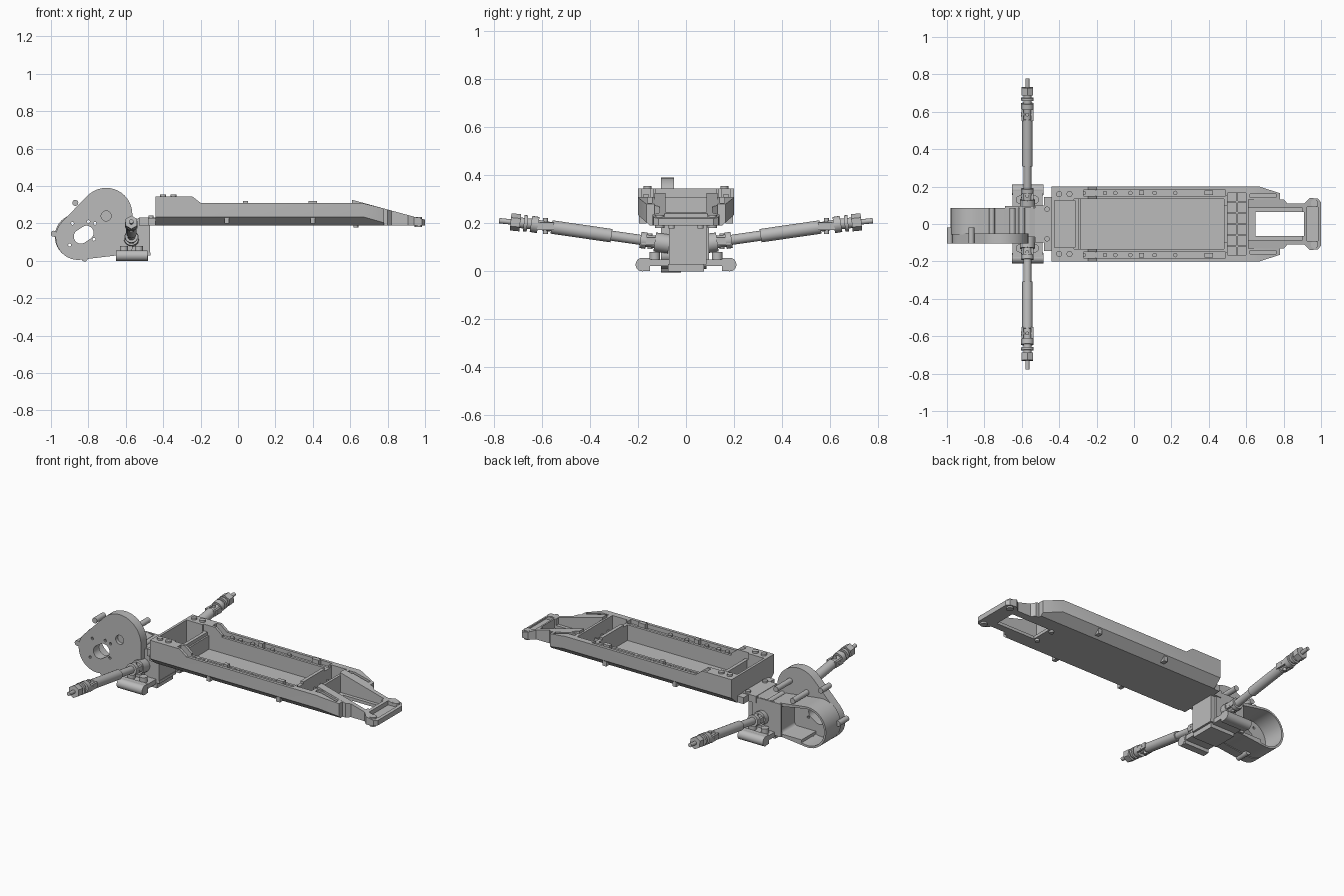
import bpy, bmesh, math
from mathutils import Vector

if "Cube" in bpy.data.objects:
    bpy.data.objects.remove(bpy.data.objects["Cube"], do_unlink=True)

grey = bpy.data.materials.new("plain grey")
grey.use_nodes = True
grey.diffuse_color = (0.5, 0.5, 0.5, 1)
grey.node_tree.nodes["Principled BSDF"].inputs["Base Color"].default_value = (0.5, 0.5, 0.5, 1)
parts = []


def finish(name, bm):
    bmesh.ops.recalc_face_normals(bm, faces=bm.faces)
    mesh = bpy.data.meshes.new(name)
    bm.to_mesh(mesh)
    bm.free()
    mesh.materials.append(grey)
    ob = bpy.data.objects.new(name, mesh)
    bpy.context.scene.collection.objects.link(ob)
    parts.append(ob)
    return ob


def prism(name, pts, axis, lo, hi, planes=()):
    """Extrude a 2D outline along an axis, then trim it with (point, normal) planes."""
    place = {"x": lambda a, b, t: (t, a, b), "y": lambda a, b, t: (a, t, b),
             "z": lambda a, b, t: (a, b, t)}[axis]
    bm = bmesh.new()
    face = bm.faces.new([bm.verts.new(place(a, b, lo)) for a, b in pts])
    new = bmesh.ops.extrude_face_region(bm, geom=[face])["geom"]
    shift = Vector(place(0, 0, hi - lo))
    bmesh.ops.translate(bm, vec=shift, verts=[v for v in new if isinstance(v, bmesh.types.BMVert)])
    for co, no in planes:
        bmesh.ops.bisect_plane(bm, geom=bm.verts[:] + bm.edges[:] + bm.faces[:],
                               plane_co=co, plane_no=no, clear_outer=True)
        bmesh.ops.holes_fill(bm, edges=[e for e in bm.edges if e.is_boundary])
    return finish(name, bm)


def box(name, x0, x1, y0, y1, z0, z1):
    return prism(name, [(x0, y0), (x1, y0), (x1, y1), (x0, y1)], "z", z0, z1)


def rod(name, a, b, r, sides=20):
    a, b = Vector(a), Vector(b)
    bm = bmesh.new()
    bmesh.ops.create_cone(bm, cap_ends=True, segments=sides, radius1=r, radius2=r, depth=(b - a).length)
    turn = (b - a).to_track_quat("Z", "Y").to_matrix()
    bmesh.ops.rotate(bm, matrix=turn, verts=bm.verts)
    bmesh.ops.translate(bm, vec=(a + b) / 2, verts=bm.verts)
    return finish(name, bm)


def hull(circles, n=40):
    """Convex outline around circles given as (x, z, r)."""
    pts = sorted({(round(x + r * math.cos(k * math.tau / n), 4), round(z + r * math.sin(k * math.tau / n), 4))
                  for x, z, r in circles for k in range(n)})

    def half(seq):
        out = []
        for p in seq:
            while len(out) > 1 and ((out[-1][0] - out[-2][0]) * (p[1] - out[-2][1])
                                    - (out[-1][1] - out[-2][1]) * (p[0] - out[-2][0])) <= 0:
                out.pop()
            out.append(p)
        return out[:-1]
    return half(pts) + half(pts[::-1])


def cut(ob, cutters):
    for c in cutters:
        m = ob.modifiers.new("cut", "BOOLEAN")
        m.operation, m.solver, m.object = "DIFFERENCE", "EXACT", c
    bpy.context.view_layer.update()
    mesh = bpy.data.meshes.new_from_object(ob.evaluated_get(bpy.context.evaluated_depsgraph_get()))
    ob.modifiers.clear()
    ob.data = mesh
    for c in cutters:
        parts.remove(c)
        bpy.data.objects.remove(c, do_unlink=True)


# Chassis tub: side profile trimmed by the lower chamfers and front tapers
side = [(-.44, .19), (.78, .19), (.78, .28), (.66, .31), (-.2, .31), (-.245, .345), (-.44, .345)]
trims = []
for s in (1, -1):
    trims += [((0, s * .2, .235), (0, s * .045, -.05)), ((.67, s * .2, 0), (.035, s * .11, 0))]
tub = prism("chassis_tub", side, "y", -.2, .2, trims)
holes = [box("battery_bay", -.295, .48, -.135, .135, .205, .5),
         box("rear_bay", -.425, -.315, -.125, .125, .205, .5),
         box("wall_gap", -.32, -.28, -.135, .135, .305, .5),
         box("front_bay", .5, .6, -.165, .165, .225, .5),
         box("nose_bay", .615, .9, -.13, .13, .18, .5)]
for s in (1, -1):
    y0, y1 = sorted((s * .15, s * .183))
    holes.append(box("side_channel", -.27, .49, y0, y1, .285, .5))
    y0, y1 = sorted((s * .142, s * .16))
    holes.append(box("front_channel", .62, .76, y0, y1, .22, .5))
    y0, y1 = sorted((s * .1, s * .15))
    holes.append(box("inner_step", -.2, .6, y0, y1, .298, .5))
cut(tub, holes)
box("battery_lip_rear", -.3, -.285, -.135, .135, .2, .285)
for y in (-.12, -.06, 0, .06, .12):
    box("front_bay_rib", .5, .6, y - .004, y + .004, .22, .24)
box("front_bay_bar", .545, .555, -.165, .165, .22, .245)

# Nose frame with flared tip and window
nose_plan = [(.61, -.131), (.8, -.131), (.82, -.11), (.91, -.11), (.94, -.14), (.985, -.135), (1, -.115)]
nose_plan += [(x, -y) for x, y in reversed(nose_plan)]
nose = prism("nose_frame", nose_plan, "z", .19, .34, [((.78, 0, .28), (.06, 0, .22))])
cut(nose, [box("window", .65, .91, -.065, .065, .1, .5),
           box("upper_recess", .6, .9, -.085, .085, .208, .5),
           box("tip_recess", .925, .985, -.09, .09, .215, .5)])
for s in (1, -1):
    rod("nose_boss", (.965, s * .11, .18), (.965, s * .11, .235), .02)
    rod("nose_pin", (.93, s * .03, .19), (.93, s * .03, .215), .01, 12)
    rod("floor_foot", (.63, s * .06, .178), (.63, s * .06, .2), .013)
    for x in (-.06, .4):
        box("side_tab", x - .012, x + .012, s * .18 - .015, s * .18 + .015, .2, .237)
    for x in (-.4, -.345):
        rod("rear_screw", (x, s * .16, .33), (x, s * .16, .356), .016)
    for x in (-.27, -.155, -.1, -.02, .11, .22, .4):
        rod("rail_screw", (x, s * .166, .28), (x, s * .166, .3), .012, 12)
    for x, w in ((.04, .014), (.4, .022)):
        box("rail_clip", x - w, x + w, s * .166 - .012, s * .166 + .012, .28, .32)

# Gear case: round front plate, open rear shell, and centre block
plate = prism("gear_plate", hull([(-.705, .25, .14), (-.855, .125, .12), (-.6, .07, .035)]), "y", -.105, -.05)
small = [(-.9, .085), (-.885, .2), (-.77, .115), (-.765, .2), (-.8, .21)]
cut(plate, [prism("motor_slot", hull([(-.84, .13, .038), (-.81, .15, .038)]), "y", -.2, 0),
            rod("shaft_hole", (-.705, -.2, .24), (-.705, -.085, .24), .027)]
    + [rod("bolt_hole", (x, -.2, z), (x, 0, z), .008, 10) for x, z in small])
shell = prism("gear_shell", hull([(-.86, .13, .12), (-.63, .06, .025), (-.63, .2, .02)]), "y", -.055, .085)
cut(shell, [prism("hollow", hull([(-.86, .13, .108), (-.7, .065, .02), (-.7, .19, .02)]), "y", -.06, .1)])
for x, z in ((-.87, .31), (-.985, .145), (-.82, .012)):
    rod("case_lug", (x, -.105, z), (x, -.02, z), .016)
for x, z in ((-.65, .3), (-.76, .26), (-.6, .21)):
    rod("case_spacer", (x, -.06, z), (x, .085, z), .016)
block = [(-.68, .035), (-.47, .035), (-.47, .23), (-.53, .23), (-.56, .21), (-.68, .21)]
prism("gearbox_block", block, "y", -.07, .085)
prism("gearbox_back", [(-.69, .03), (-.5, .03), (-.5, .2), (-.54, .225), (-.69, .225)], "y", .085, .095)
box("gearbox_sole", -.82, -.468, -.07, .085, .028, .045)
box("sole_pad", -.62, -.54, -.045, .045, .02, .03)
box("tub_bracket", -.53, -.44, -.1, .1, .19, .232)
box("bracket_flange", -.48, -.435, -.145, .145, .19, .228)
for s in (1, -1):
    rod("bracket_bolt", (-.465, s * .08, .22), (-.465, s * .08, .243), .014)

# Lower suspension mount
box("mount_plate", -.65, -.49, -.18, .18, .022, .05)
box("mount_base", -.64, -.48, -.075, .075, .0, .03)
for s in (1, -1):
    rod("mount_barrel", (-.652, s * .182, .028), (-.485, s * .182, .028), .028)
    y0, y1 = sorted((s * .15, s * .182))
    box("mount_foot", -.65, -.487, y0, y1, .001, .055)
    rod("mount_stud", (-.61, s * .13, .04), (-.61, s * .13, .08), .022)
    rod("mount_stud", (-.53, s * .13, .04), (-.53, s * .13, .08), .022)

# Drive shafts: (start y, end y, radius) along a sloping axle line
X = -.57


def on_axle(s, y):
    return (X, s * y, .115 + .145 * (y - .08) if y < .62 else .195 + .1 * (y - .62))


pieces = [("diff_cup", .07, .13, .04), ("inner_joint", .13, .185, .026), ("inner_collar", .165, .19, .034),
          ("slide_shaft", .18, .34, .021), ("outer_tube", .31, .56, .028), ("outer_joint", .56, .625, .02),
          ("stub_collar", .615, .645, .034), ("stub_neck", .64, .72, .022), ("stub_ring", .66, .675, .034),
          ("wheel_hex", .69, .73, .036), ("stub_pin", .73, .778, .011)]
for s in (1, -1):
    for name, a, b, r in pieces:
        rod(name, on_axle(s, a), on_axle(s, b), r, 6 if name == "wheel_hex" else 20)
    # Universal joint forks and cross pins
    for y in (.15, .585):
        z = on_axle(s, y)[2]
        rod("cross_pin", (X - .033, s * y, z), (X + .033, s * y, z), .01, 12)
        rod("cross_pin", (X, s * y, z - .033), (X, s * y, z + .033), .01, 12)
        for d in (-.026, .026):
            box("joint_fork", X + d - .006, X + d + .006, s * y - .035, s * y + .035, z - .016, z + .016)

# Shading
for ob in parts:
    ob.select_set(True)
bpy.context.view_layer.objects.active = parts[0]
bpy.ops.object.shade_smooth_by_angle(angle=math.radians(32))
